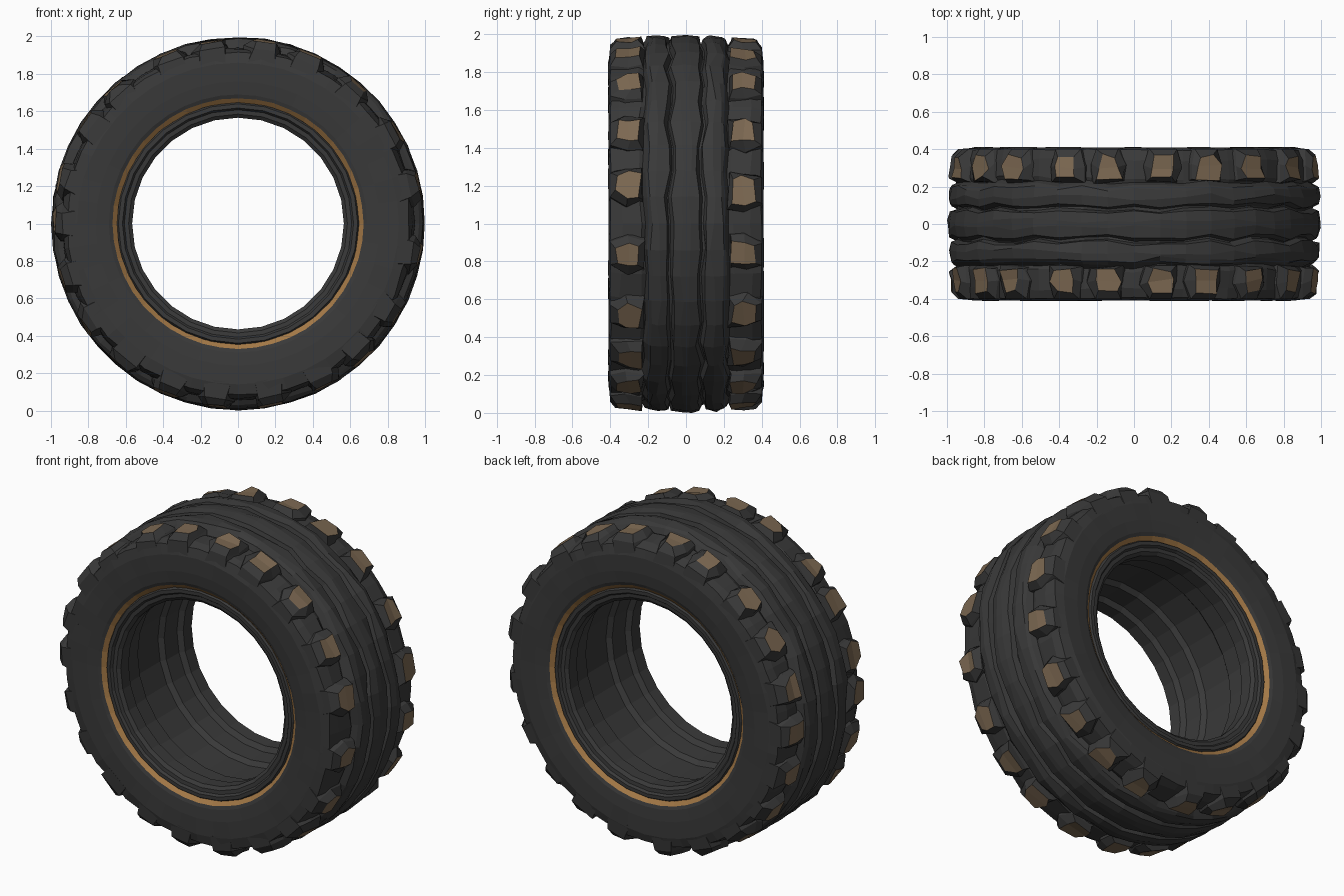
import bpy, bmesh, math, random

if "Cube" in bpy.data.objects:
    bpy.data.objects.remove(bpy.data.objects["Cube"])

random.seed(7)


def material(name, rgb):
    m = bpy.data.materials.new(name)
    m.diffuse_color = (*rgb, 1)
    m.use_nodes = True
    m.node_tree.nodes["Principled BSDF"].inputs["Base Color"].default_value = m.diffuse_color
    return m


RUBBER = material("dark rubber", (0.041, 0.041, 0.041))
MUD = material("worn brown", (0.20, 0.138, 0.083))
ORANGE = material("orange band", (0.37, 0.19, 0.062))


def polar(angle, r, y):
    return (r * math.cos(angle), y, 1 + r * math.sin(angle))


def finish(name, bm, mats):
    bmesh.ops.recalc_face_normals(bm, faces=bm.faces)
    me = bpy.data.meshes.new(name)
    bm.to_mesh(me)
    bm.free()
    for m in mats:
        me.materials.append(m)
    ob = bpy.data.objects.new(name, me)
    bpy.context.collection.objects.link(ob)
    return ob


def lathe(name, profile, segs, mats, orange_rows=()):
    """Revolve closed profile of (y, r, y_jitter, r_jitter, group) about the axle.
    Points sharing a group number wander sideways together (wavy grooves)."""
    bm = bmesh.new()
    rings = []
    for i in range(segs):
        a = math.tau * i / segs
        drift = {}
        ring = []
        for y, r, jy, jr, g in profile:
            d = drift.setdefault((g, y > 0), random.uniform(-0.014, 0.014)) if g else 0
            ring.append(bm.verts.new(polar(a, r - random.random() * jr, y + d + random.uniform(-jy, jy))))
        rings.append(ring)
    n = len(profile)
    for i in range(segs):
        p, q = rings[i], rings[(i + 1) % segs]
        for k in range(n):
            f = bm.faces.new((p[k], p[(k + 1) % n], q[(k + 1) % n], q[k]))
            f.material_index = 1 if k in orange_rows else 0
    return finish(name, bm, mats)


def mirrored(half):
    return half + [(-y, *rest) for y, *rest in reversed(half)]


# tyre body: inner edge, orange step, sidewall, shoulder, grooved ribs
half = [
    (0.34, 0.635, 0, 0, 0),
    (0.372, 0.648, 0, 0.004, 0),
    (0.392, 0.672, 0.002, 0.003, 0),
    (0.400, 0.690, 0, 0, 0),
    (0.408, 0.76, 0, 0, 0),
    (0.410, 0.86, 0.003, 0, 0),
    (0.396, 0.925, 0.006, 0.015, 0),
    (0.345, 0.943, 0.012, 0.015, 0),
    (0.245, 0.948, 0.004, 0.012, 1),
    (0.224, 0.940, 0.004, 0.01, 1),
    (0.207, 0.975, 0.006, 0.012, 1),
    (0.190, 0.992, 0.006, 0.012, 1),
    (0.145, 1.000, 0.020, 0.012, 0),
    (0.102, 0.992, 0.005, 0.012, 2),
    (0.089, 0.958, 0.004, 0.01, 2),
    (0.079, 0.958, 0.004, 0.01, 2),
    (0.066, 0.993, 0.005, 0.010, 2),
    (0.020, 1.000, 0.014, 0.006, 0),
]
n = 2 * len(half)
lathe("tyre_body", mirrored(half), 44, [RUBBER, ORANGE], (1, n - 3))

# bead and inner barrel, stepped
bead_half = [
    (0.30, 0.66, 0, 0, 0),
    (0.365, 0.652, 0, 0, 0),
    (0.383, 0.640, 0, 0, 0),
    (0.383, 0.618, 0, 0, 0),
    (0.368, 0.608, 0, 0, 0),
    (0.366, 0.585, 0, 0, 0),
    (0.350, 0.566, 0, 0, 0),
    (0.270, 0.568, 0, 0, 0),
    (0.250, 0.598, 0, 0, 0),
    (0.130, 0.602, 0, 0, 0),
    (0.105, 0.628, 0, 0, 0),
]
lathe("inner_barrel", mirrored(bead_half), 28, [RUBBER])

# shoulder lugs: tapered chunks with worn brown tops
LUG_ANGLES = [148, 131, 113, 98, 82, 67, 49, 31, 11, -10, -29, -46, -62,
              -79, -96, -113, -130, -147, -163, -180, 166]


def lugs(name, side):
    bm = bmesh.new()
    j = lambda s: random.uniform(-s, s)
    for deg in LUG_ANGLES:
        deg += j(1.5)
        # (half angle, y inner, y outer, radius inner, radius outer)
        levels = [(6.4, 0.222, 0.408, 0.92, 0.86),
                  (5.2, 0.228, 0.400, 0.962, 0.950),
                  (3.5, 0.243, 0.362, 0.998, 0.986)]
        rings = []
        for lv, (h, y0, y1, r0, r1) in enumerate(levels):
            ja, jy = (1.1, 0.013) if lv else (0.5, 0.003)
            ym = (y0 + y1) / 2
            pts = [(-h, y0, r0), (h, y0, r0), (h * 1.12, ym, (r0 + r1) / 2),
                   (h * 0.75, y1, r1), (-h * 0.75, y1, r1), (-h * 1.12, ym, (r0 + r1) / 2)]
            rings.append([bm.verts.new(polar(math.radians(deg + a + j(ja)),
                                             r - random.random() * 0.014, side * (y + j(jy) * (y < 0.39))))
                          for a, y, r in pts])
        for lo, hi in zip(rings, rings[1:]):
            for k in range(6):
                m = (k + 1) % 6
                bm.faces.new((lo[k], lo[m], hi[m], hi[k]))
        bm.faces.new(rings[0][::-1])
        # brown worn cap
        for quad in ((0, 1, 2, 5), (5, 2, 3, 4)):
            bm.faces.new([rings[-1][k] for k in quad]).material_index = 1
    return finish(name, bm, [RUBBER, MUD])


lugs("front_lugs", -1)
lugs("back_lugs", 1)
